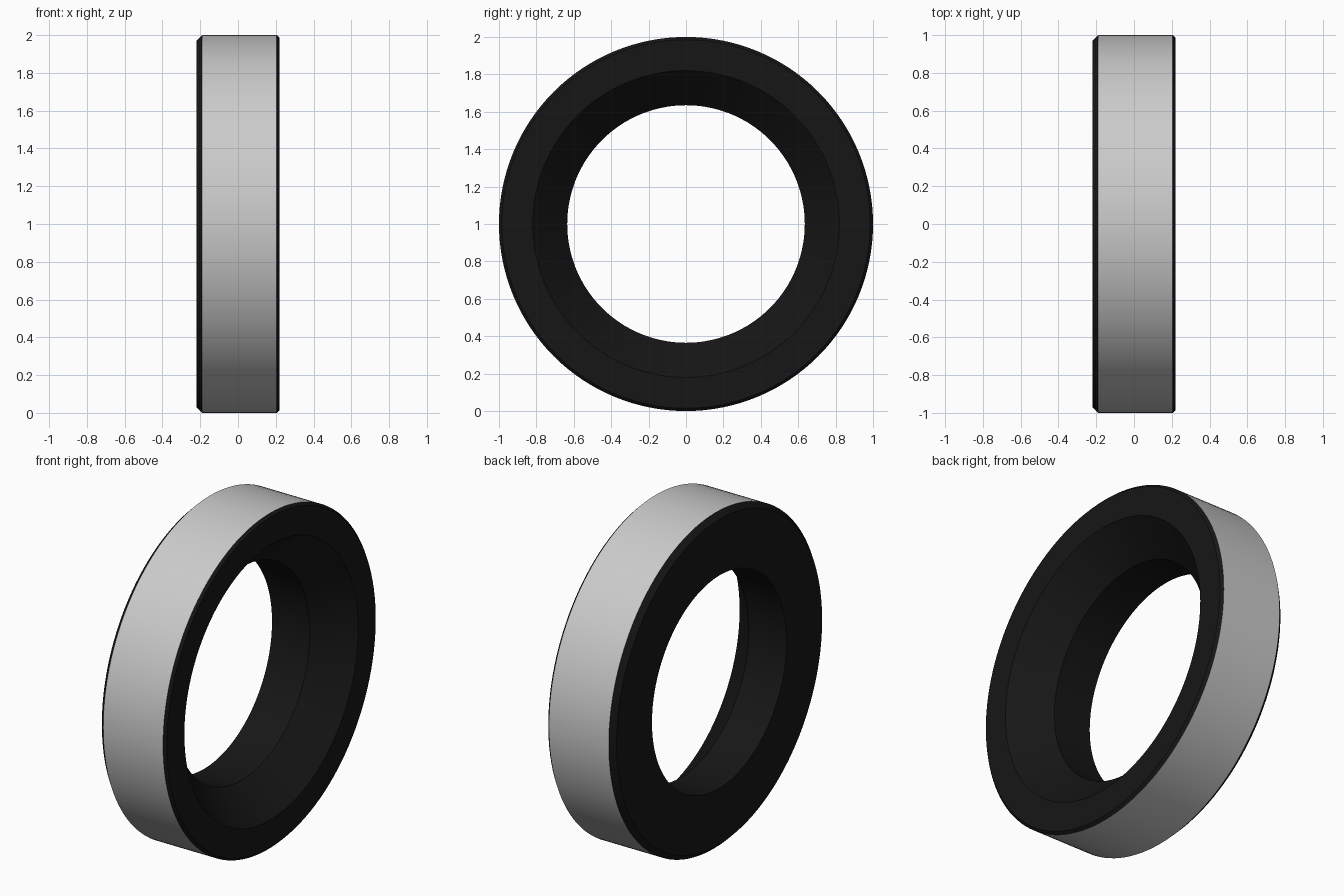
import bpy, bmesh, math

if "Cube" in bpy.data.objects:
    bpy.data.objects.remove(bpy.data.objects["Cube"])

SEGMENTS = 128

# Closed cross-section as (x, radius), with True where the strip to the next point is black
profile = [
    (-0.19, 1.00, False),   # outer band
    (0.205, 1.00, True),    # right chamfer
    (0.22, 0.985, True),    # right face
    (0.22, 0.82, True),     # dished cone
    (0.03, 0.635, True),    # bore
    (-0.22, 0.635, True),   # left face
    (-0.22, 0.97, True),    # left chamfer
]

black = bpy.data.materials.new("black")
black.diffuse_color = (0.008, 0.008, 0.008, 1)
black.use_nodes = True
black.node_tree.nodes["Principled BSDF"].inputs["Base Color"].default_value = black.diffuse_color
grey = bpy.data.materials.new("grey")
grey.diffuse_color = (0.8, 0.8, 0.8, 1)
grey.use_nodes = True
grey.node_tree.nodes["Principled BSDF"].inputs["Base Color"].default_value = grey.diffuse_color

# Ring turned about the x axis
bm = bmesh.new()
rings = []
for x, r, _ in profile:
    angles = [2 * math.pi * i / SEGMENTS for i in range(SEGMENTS)]
    rings.append([bm.verts.new((x, r * math.sin(a), 1 + r * math.cos(a))) for a in angles])
for k, (_, _, is_black) in enumerate(profile):
    a, b = rings[k], rings[(k + 1) % len(rings)]
    for i in range(SEGMENTS):
        j = (i + 1) % SEGMENTS
        face = bm.faces.new((a[i], a[j], b[j], b[i]))
        face.material_index = int(is_black)
bmesh.ops.recalc_face_normals(bm, faces=bm.faces)
mesh = bpy.data.meshes.new("bevelled_ring")
bm.to_mesh(mesh)
bm.free()
mesh.materials.append(grey)
mesh.materials.append(black)

ring = bpy.data.objects.new("bevelled_ring", mesh)
bpy.context.collection.objects.link(ring)
bpy.context.view_layer.objects.active = ring
ring.select_set(True)
bpy.ops.object.shade_smooth_by_angle(angle=math.radians(30))
